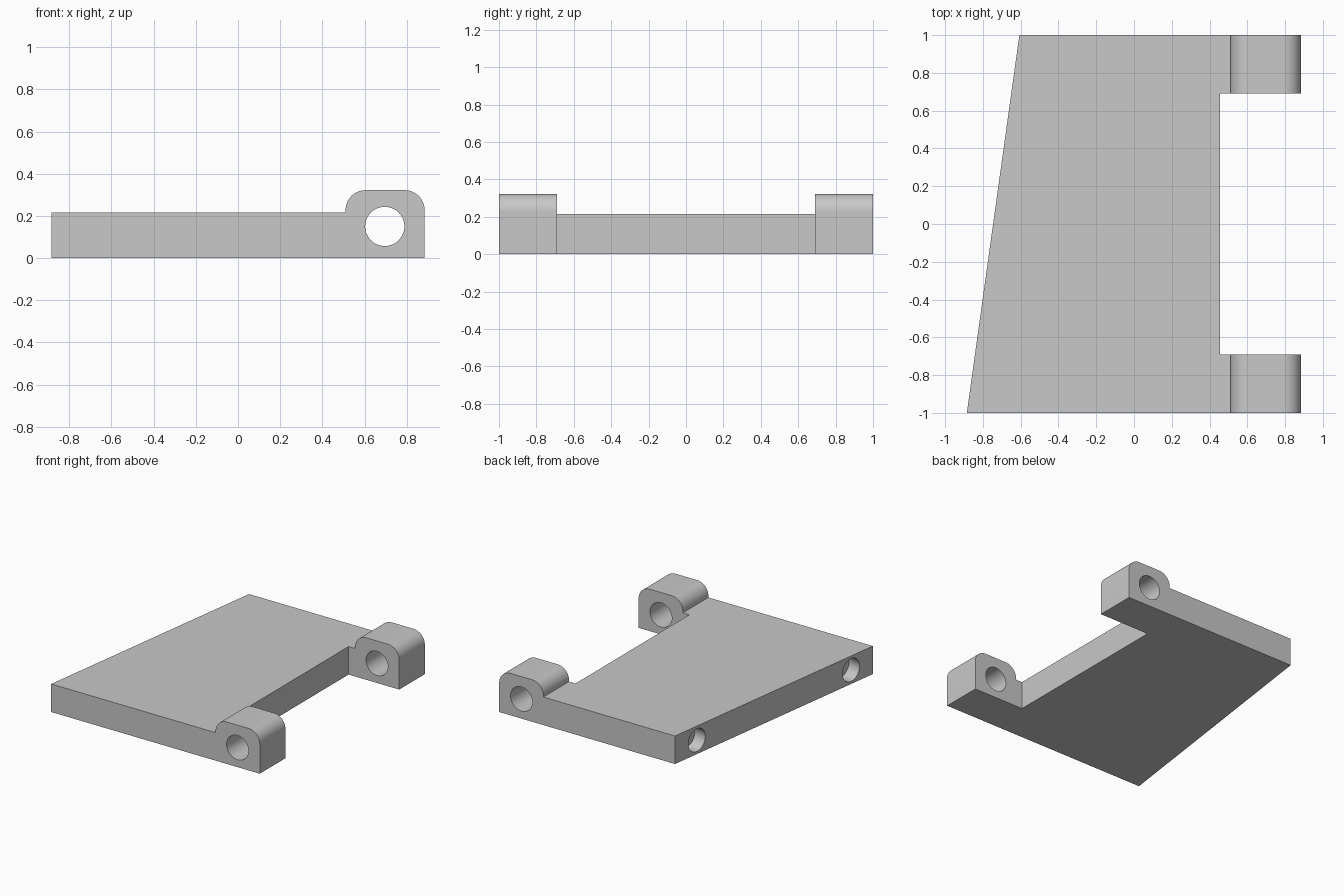
import bpy, bmesh, math
from mathutils import Vector, Matrix

if "Cube" in bpy.data.objects:
    bpy.data.objects.remove(bpy.data.objects["Cube"])

grey = bpy.data.materials.new("light grey")
grey.use_nodes = True
colour = (0.58, 0.58, 0.58, 1)
grey.diffuse_color = colour
grey.node_tree.nodes["Principled BSDF"].inputs["Base Color"].default_value = colour

PLATE_TOP = 0.215
LUG_LEFT, LUG_RIGHT, LUG_TOP = 0.51, 0.885, 0.322
LUG_INNER = 0.69
ROUND = 0.095


def prism(name, points, direction):
    """Extrude a closed outline along a direction."""
    bm = bmesh.new()
    face = bm.faces.new([bm.verts.new(p) for p in points])
    moved = bmesh.ops.extrude_face_region(bm, geom=[face])["geom"]
    bmesh.ops.translate(bm, vec=direction,
                        verts=[v for v in moved if isinstance(v, bmesh.types.BMVert)])
    bmesh.ops.recalc_face_normals(bm, faces=bm.faces)
    return add_mesh(name, bm)


def cylinder(name, centre, axis, radius, length):
    bm = bmesh.new()
    turn = Vector(axis).to_track_quat("Z", "Y").to_matrix().to_4x4()
    bmesh.ops.create_cone(bm, cap_ends=True, segments=48, radius1=radius,
                          radius2=radius, depth=length,
                          matrix=Matrix.Translation(centre) @ turn)
    return add_mesh(name, bm)


def add_mesh(name, bm):
    mesh = bpy.data.meshes.new(name)
    bm.to_mesh(mesh)
    bm.free()
    mesh.materials.append(grey)
    obj = bpy.data.objects.new(name, mesh)
    bpy.context.collection.objects.link(obj)
    return obj


def combine(target, tool, operation):
    """Apply a boolean and discard the tool."""
    mod = target.modifiers.new(operation, "BOOLEAN")
    mod.operation, mod.object, mod.solver = operation, tool, "EXACT"
    bpy.context.view_layer.objects.active = target
    bpy.ops.object.modifier_apply(modifier=mod.name)
    bpy.data.objects.remove(tool)


def arc(cx, cz, start, end, y):
    steps = 12
    angles = [math.radians(start + (end - start) * i / steps) for i in range(steps + 1)]
    return [(cx + ROUND * math.cos(a), y, cz + ROUND * math.sin(a)) for a in angles]


# Tapered plate with a recess between the lugs
back_corner, front_corner = Vector((-0.607, 1, 0)), Vector((-0.885, -1, 0))
outline = [front_corner, (0.55, -1, 0), (0.55, -LUG_INNER, 0), (0.455, -LUG_INNER, 0),
           (0.455, LUG_INNER, 0), (0.55, LUG_INNER, 0), (0.55, 1, 0), back_corner]
plate = prism("hinge_plate", outline, (0, 0, PLATE_TOP))

# Rounded lugs at both ends
for y in (-1, LUG_INNER):
    shoulder = LUG_TOP - ROUND
    profile = [(LUG_LEFT, y, 0), (LUG_RIGHT, y, 0)]
    profile += arc(LUG_RIGHT - ROUND, shoulder, 0, 90, y)
    profile += arc(LUG_LEFT + ROUND, shoulder, 90, 180, y)
    combine(plate, prism("lug", profile, (0, 1 - LUG_INNER, 0)), "UNION")

# Pin hole through both lugs
combine(plate, cylinder("pin_hole", (0.696, 0, 0.15), (0, 1, 0), 0.093, 2.4), "DIFFERENCE")

# Blind round pockets in the slanted edge
edge = back_corner - front_corner
inward = Vector((edge.y, -edge.x, 0)).normalized()
for t in (0.11, 0.89):
    centre = front_corner + edge * t + Vector((0, 0, PLATE_TOP / 2))
    combine(plate, cylinder("pocket", centre, inward, 0.087, 0.2), "DIFFERENCE")

# Smooth curved surfaces, crisp edges
bpy.ops.object.select_all(action="DESELECT")
plate.select_set(True)
bpy.context.view_layer.objects.active = plate
bpy.ops.object.shade_smooth_by_angle(angle=math.radians(30))
normals = plate.modifiers.new("even_normals", "WEIGHTED_NORMAL")
normals.keep_sharp = True
